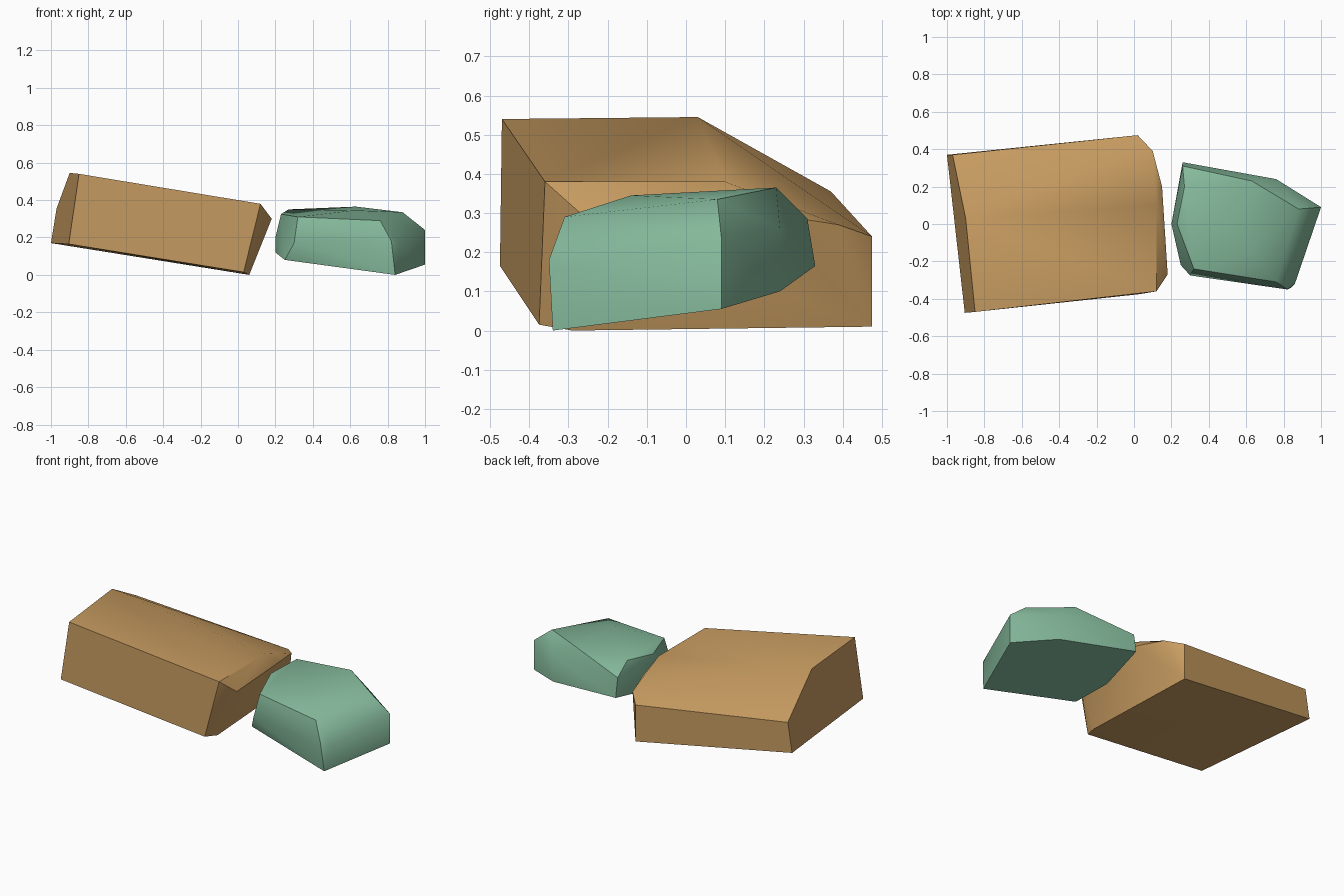
import bpy
import bmesh
import math

default_cube = bpy.data.objects.get("Cube")
if default_cube:
    bpy.data.objects.remove(default_cube, do_unlink=True)


def make_material(name, red, green, blue):
    material = bpy.data.materials.new(name)
    material.use_nodes = True
    colour = (red, green, blue, 1)
    material.diffuse_color = colour
    shader = material.node_tree.nodes["Principled BSDF"]
    shader.inputs["Base Color"].default_value = colour
    shader.inputs["Roughness"].default_value = 0.8
    return material


def make_rock(name, corners, material, smooth_angle):
    """Wrap a few corner points in a convex skin and soften the shallow edges."""
    mesh = bpy.data.meshes.new(name)
    bm = bmesh.new()
    for corner in corners:
        bm.verts.new(corner)
    hull = bmesh.ops.convex_hull(bm, input=bm.verts[:])
    unused = [item for item in hull["geom_interior"] if isinstance(item, bmesh.types.BMVert)]
    bmesh.ops.delete(bm, geom=unused, context="VERTS")
    bmesh.ops.dissolve_limit(bm, angle_limit=math.radians(2),
                             verts=bm.verts[:], edges=bm.edges[:])
    bmesh.ops.recalc_face_normals(bm, faces=bm.faces[:])
    bm.to_mesh(mesh)
    bm.free()
    mesh.materials.append(material)

    rock = bpy.data.objects.new(name, mesh)
    bpy.context.collection.objects.link(rock)
    bpy.ops.object.select_all(action="DESELECT")
    rock.select_set(True)
    bpy.context.view_layer.objects.active = rock
    bpy.ops.object.shade_smooth_by_angle(angle=math.radians(smooth_angle))
    return rock


sandstone = make_material("sandstone brown", 0.58, 0.335, 0.12)
green_stone = make_material("pale green stone", 0.235, 0.49, 0.33)

# Long tilted slab: leaning left end, then the chamfered right end
slab_left_end = [
    (-.905, -.475, .165), (-.85, -.47, .54), (-.9, .03, .545),
    (-.97, .37, .355), (-1, .37, .17),
]
slab_right_end = [
    (.12, -.36, .38), (.12, .1, .38), (.18, -.27, .3), (.15, .2, .3),
    (.1, .39, .27), (.02, .475, .24), (.02, .475, .01),
    (.06, -.29, 0), (.03, -.375, .015),
]
make_rock("slab_rock", slab_left_end + slab_right_end, sandstone, 40)

# Small rounded boulder: underside, waist and crown
boulder_base = [
    (.84, -.34, 0), (1, .09, .055), (.76, .24, .1),
    (.26, .33, .165), (.2, 0, .12), (.25, -.22, .08),
]
boulder_waist = [
    (.82, -.35, .18), (.86, -.32, .16), (1, .09, .24), (.3, -.275, .17),
    (.2, 0, .2), (.76, .24, .26), (.26, .31, .285),
]
boulder_crown = [
    (.76, -.31, .29), (.32, -.24, .31), (.23, 0, .325), (.27, .2, .35),
    (.63, .23, .365), (.62, -.14, .345), (.88, .08, .335),
]
make_rock("boulder_rock", boulder_base + boulder_waist + boulder_crown, green_stone, 45)
